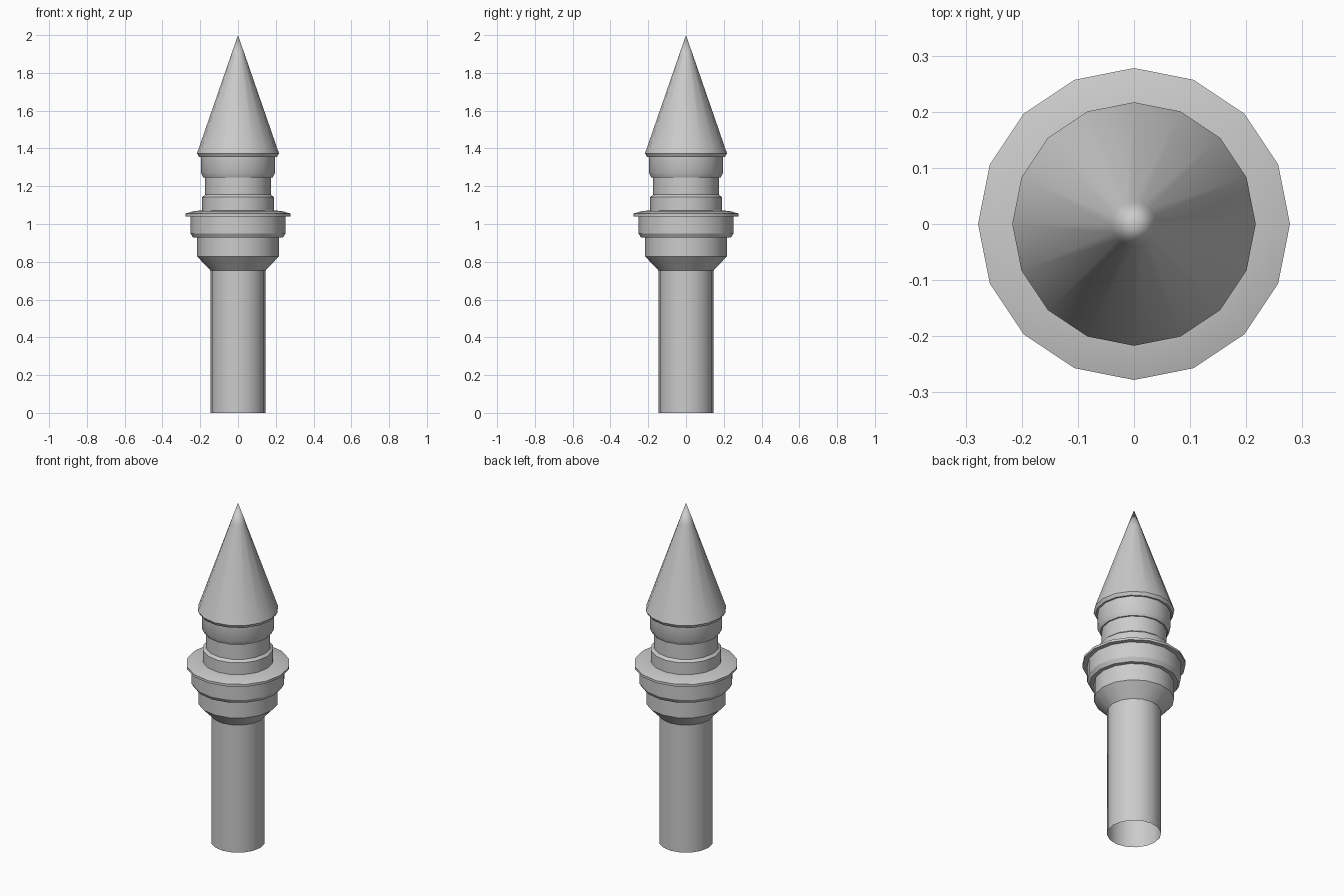
import bpy, bmesh
from math import cos, sin, pi, radians

if "Cube" in bpy.data.objects:
    bpy.data.objects.remove(bpy.data.objects["Cube"])

SIDES = 16


def lathe(name, profile):
    """Revolve (radius, z) points around z; zero radius becomes a tip."""
    bm = bmesh.new()
    rings = []
    for r, z in profile:
        if r == 0:
            rings.append([bm.verts.new((0, 0, z))] * SIDES)
        else:
            rings.append([bm.verts.new((r * cos(2 * pi * i / SIDES),
                                        r * sin(2 * pi * i / SIDES), z))
                          for i in range(SIDES)])
    for low, high in zip(rings, rings[1:]):
        for i in range(SIDES):
            j = (i + 1) % SIDES
            corners = [low[i], low[j], high[j], high[i]]
            bm.faces.new(list(dict.fromkeys(corners)))
    bm.normal_update()
    mesh = bpy.data.meshes.new(name)
    bm.to_mesh(mesh)
    bm.free()
    obj = bpy.data.objects.new(name, mesh)
    bpy.context.collection.objects.link(obj)
    bpy.ops.object.select_all(action='DESELECT')
    obj.select_set(True)
    bpy.context.view_layer.objects.active = obj
    bpy.ops.object.shade_smooth_by_angle(angle=radians(30))
    return obj


# Open-bottomed post flaring into a wider cup
lathe("post", [(0.145, 0), (0.145, 0.753), (0.216, 0.828), (0.216, 0.928)])

# Stepped collar with a thin projecting flange
lathe("collar", [(0.216, 0.928), (0.238, 0.928), (0.252, 0.951), (0.252, 1.041),
                 (0.278, 1.041), (0.278, 1.055), (0.235, 1.068), (0.19, 1.072)])

# Grooved neck
lathe("neck", [(0.19, 1.072), (0.19, 1.142), (0.175, 1.155), (0.175, 1.245),
               (0.183, 1.245), (0.197, 1.273), (0.197, 1.356)])

# Pointed spike
lathe("spike", [(0.197, 1.356), (0.207, 1.356), (0.217, 1.374),
                (0.04, 1.885), (0, 2)])
